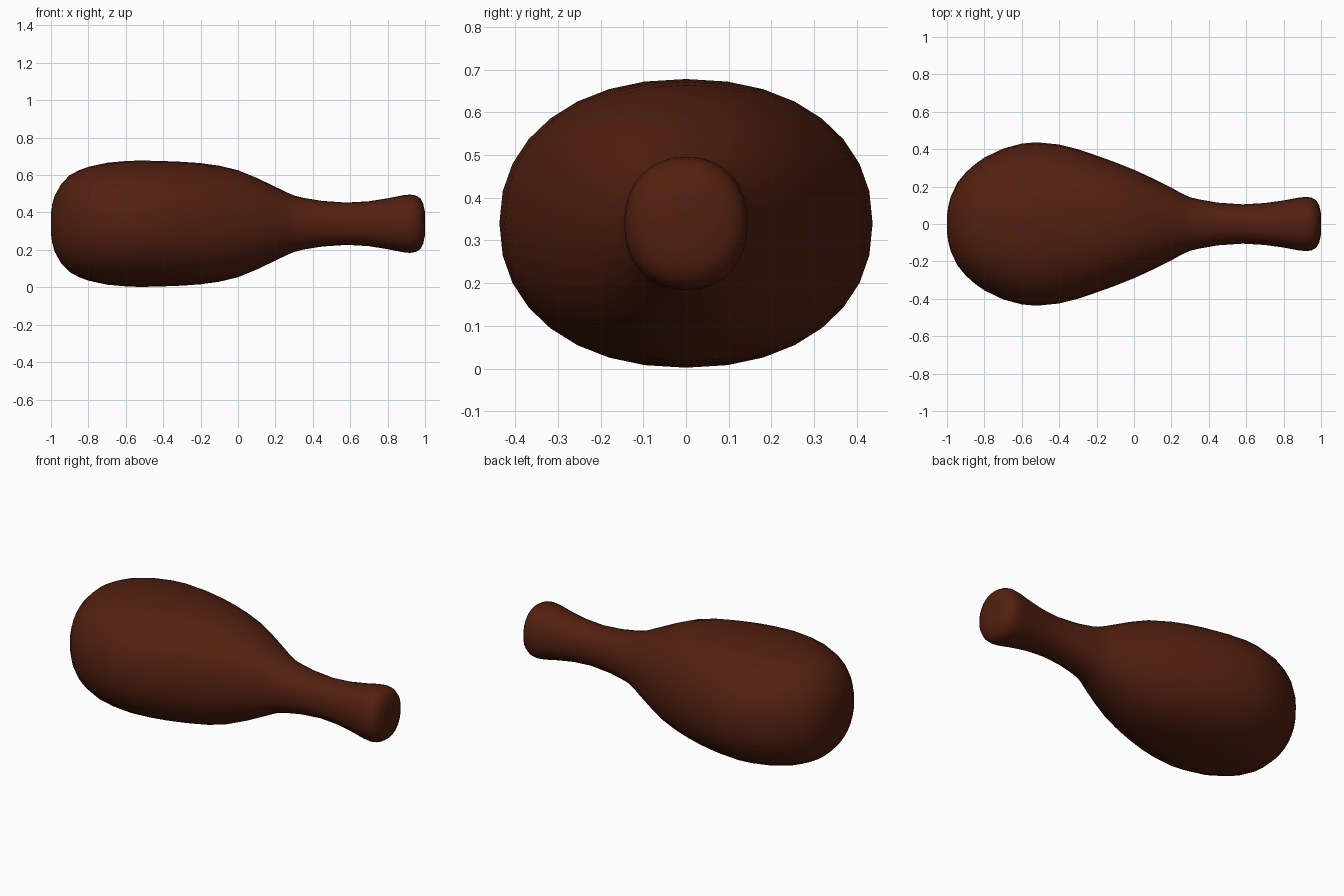
import bpy, bmesh, math

if "Cube" in bpy.data.objects:
    bpy.data.objects.remove(bpy.data.objects["Cube"])

SIDES = 32
CENTRE_Z = 0.34

# (x, half width in y, half height in z) along the drumstick
MEAT = [(-1.0, .045, .055), (-.993, .095, .105), (-.98, .145, .15), (-.945, .22, .213),
        (-.9, .275, .259), (-.85, .32, .286), (-.8, .355, .304), (-.7, .403, .326),
        (-.6, .43, .335), (-.52, .437, .338), (-.4, .425, .335), (-.3, .4, .331),
        (-.2, .366, .324), (-.1, .33, .31), (0, .29, .286), (.1, .244, .245),
        (.2, .194, .197), (.26, .161, .168), (.3, .143, .151)]
BONE = [(.35, .131, .138), (.45, .114, .122), (.58, .105, .113), (.7, .112, .12),
        (.8, .126, .136), (.88, .141, .152), (.92, .145, .156), (.95, .141, .151),
        (.975, .126, .136), (.99, .1, .108), (1.0, .055, .06)]


def soft(v, p=0.92):
    """Slightly squared circle coordinate."""
    return math.copysign(abs(v) ** p, v)


def loft(name, sections, material):
    bm = bmesh.new()
    rings = []
    for x, ry, rz in sections:
        ring = []
        for i in range(SIDES):
            a = 2 * math.pi * i / SIDES
            ring.append(bm.verts.new((x, ry * soft(math.cos(a)),
                                      CENTRE_Z + rz * soft(math.sin(a)))))
        rings.append(ring)
    for r, s in zip(rings, rings[1:]):
        for i in range(SIDES):
            j = (i + 1) % SIDES
            bm.faces.new((r[i], r[j], s[j], s[i]))
    # rounded ends closed with a flat cap
    bm.faces.new(rings[0])
    bm.faces.new(rings[-1])
    bmesh.ops.recalc_face_normals(bm, faces=bm.faces)
    for f in bm.faces:
        f.smooth = True
    mesh = bpy.data.meshes.new(name)
    bm.to_mesh(mesh)
    bm.free()
    mesh.materials.append(material)
    obj = bpy.data.objects.new(name, mesh)
    bpy.context.collection.objects.link(obj)
    return obj


brown = bpy.data.materials.new("roast_brown")
brown.diffuse_color = (0.085, 0.014, 0.005, 1)
brown.use_nodes = True
brown.node_tree.nodes["Principled BSDF"].inputs["Base Color"].default_value = brown.diffuse_color

# Plump meat running continuously into the flared bone end
loft("drumstick", MEAT + BONE, brown)
